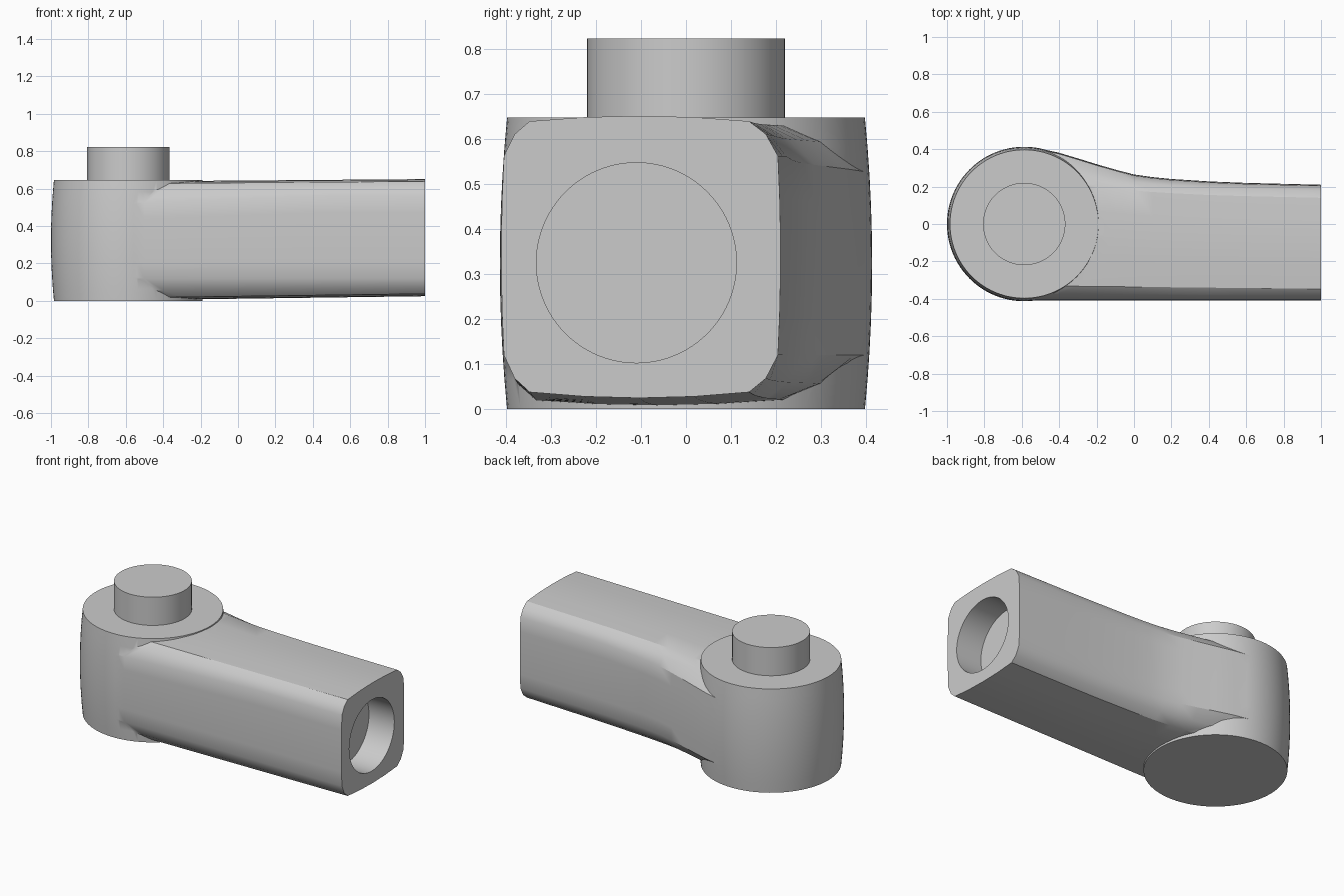
import bpy, bmesh, math

if "Cube" in bpy.data.objects:
    bpy.data.objects.remove(bpy.data.objects["Cube"])

grey = bpy.data.materials.new("plain grey")
grey.use_nodes = True
GREY = (0.6, 0.6, 0.6, 1)
grey.diffuse_color = GREY
grey.node_tree.nodes["Principled BSDF"].inputs["Base Color"].default_value = GREY

HEAD_X = -0.587
HEAD_TOP = 0.647


def skin(name, rings):
    """Closed solid through equal-length rings of points, capped at both ends."""
    bm = bmesh.new()
    loops = [[bm.verts.new(p) for p in ring] for ring in rings]
    n = len(loops[0])
    for a, b in zip(loops, loops[1:]):
        for i in range(n):
            j = (i + 1) % n
            bm.faces.new((a[i], a[j], b[j], b[i]))
    bm.faces.new(loops[0])
    bm.faces.new(loops[-1])
    bmesh.ops.recalc_face_normals(bm, faces=bm.faces)
    mesh = bpy.data.meshes.new(name)
    bm.to_mesh(mesh)
    bm.free()
    mesh.materials.append(grey)
    obj = bpy.data.objects.new(name, mesh)
    bpy.context.collection.objects.link(obj)
    return obj


def circle(r, place, n=96):
    return [place(r * math.cos(math.tau * i / n), r * math.sin(math.tau * i / n))
            for i in range(n)]


def boolean(target, tool, operation):
    """Apply a boolean and remove its tool object."""
    tool.hide_render = True
    mod = target.modifiers.new(operation, 'BOOLEAN')
    mod.operation, mod.object, mod.solver = operation, tool, 'EXACT'
    bpy.ops.object.select_all(action='DESELECT')
    target.select_set(True)
    bpy.context.view_layer.objects.active = target
    bpy.ops.object.modifier_apply(modifier=mod.name)
    bpy.data.objects.remove(tool)


def mix(a, b, t):
    return a + (b - a) * t


# Barrel-shaped head, slightly swollen at mid height
def head_ring(t):
    r = 0.397 + 0.016 * (1 - (2 * t - 1) ** 2)
    return circle(r, lambda u, v: (HEAD_X + u, v, t * HEAD_TOP))


link = skin("link_body", [head_ring(i / 10) for i in range(11)])

# Arm outline: station along x, back side y, width of the back chamfer
STATIONS = [(-0.55, 0.408, 0.17), (-0.5, 0.403, 0.165), (-0.4, 0.381, 0.147),
            (-0.3, 0.351, 0.128), (-0.2, 0.32, 0.113), (-0.1, 0.291, 0.099),
            (0, 0.265, 0.086), (0.1, 0.251, 0.08), (0.2, 0.241, 0.076),
            (0.4, 0.228, 0.073), (0.6, 0.22, 0.071), (1, 0.21, 0.07)]


def corner(y, side, width, z_edge, z_face):
    """Three points round a soft chamfer, from the side up to the flat."""
    return [(y - side * 0.006, z_edge),
            (y - side * mix(0.006, width, 0.42), mix(z_edge, z_face, 0.63)),
            (y - side * width, z_face)]


def arm_ring(x, back, chamfer):
    t = (x + 0.55) / 1.55
    front, front_w = -0.41, mix(0.08, 0.063, t)
    top, bottom = mix(0.639, 0.651, t), mix(0.004, 0.025, t)
    hi, lo = mix(0.525, 0.562, min(1, 1.6 * t)), 0.12
    mid_y = (front + back) / 2

    def bow(y0, y1, z, bulge):
        return [(mix(y0, y1, s), z + bulge * (1 - (2 * s - 1) ** 2))
                for s in (0.25, 0.5, 0.75)]

    def side_bow(y, side, z0, z1):
        return [(y - side * 0.006 * (2 * s - 1) ** 2, mix(z0, z1, s))
                for s in (0.2, 0.4, 0.6, 0.8)]

    z_top, z_bot = top - 0.012, bottom + 0.013
    pts = corner(back, 1, chamfer, hi, z_top)
    pts += bow(back - chamfer, front + front_w, z_top, 0.012)
    pts += corner(front, -1, front_w, hi, z_top)[::-1]
    pts += side_bow(front, -1, hi, lo)
    pts += corner(front, -1, front_w, lo, z_bot)
    pts += bow(front + front_w, back - chamfer, z_bot, -0.013)
    pts += corner(back, 1, chamfer, lo, z_bot)[::-1]
    pts += side_bow(back, 1, lo, hi)
    return [(x, y, z) for y, z in pts]


arm = skin("arm", [arm_ring(*s) for s in STATIONS])
boolean(link, arm, 'UNION')

# Round socket in the end of the arm
socket = skin("socket_cutter", [circle(0.222, lambda u, v, x=x: (x, u - 0.11, v + 0.325))
                                for x in (0.825, 1.1)])
boolean(link, socket, 'DIFFERENCE')

# Peg on top of the head
peg = skin("peg", [circle(0.22, lambda u, v, z=z: (HEAD_X + u, v, z))
                   for z in (HEAD_TOP, 0.823)])

for obj in (link, peg):
    bpy.ops.object.select_all(action='DESELECT')
    obj.select_set(True)
    bpy.context.view_layer.objects.active = obj
    bpy.ops.object.shade_smooth_by_angle(angle=math.radians(30))
